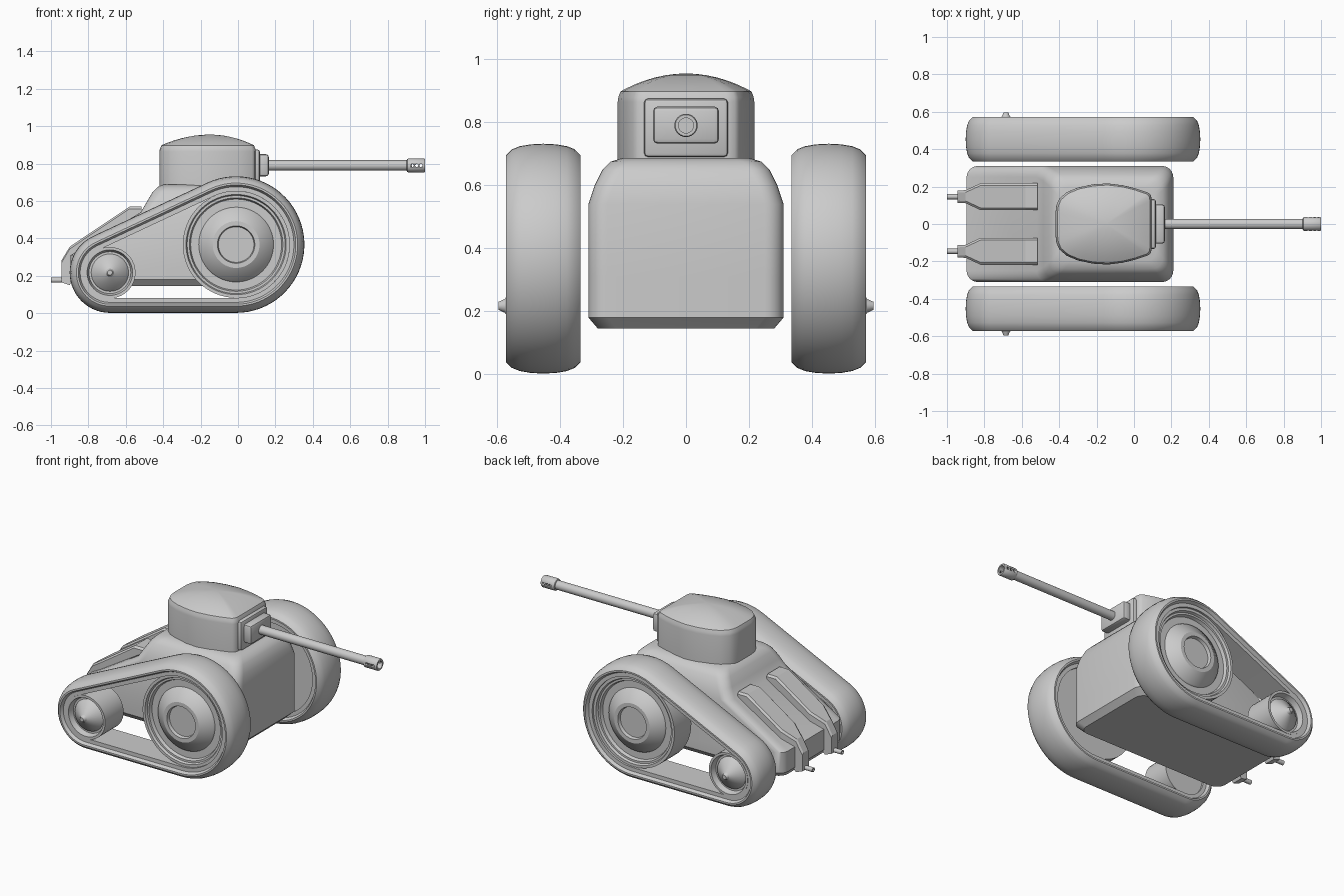
import bpy, bmesh, math
from mathutils import Vector

if "Cube" in bpy.data.objects:
    bpy.data.objects.remove(bpy.data.objects["Cube"], do_unlink=True)

grey = bpy.data.materials.new("plain grey")
grey.use_nodes = True
grey.diffuse_color = (0.6, 0.6, 0.6, 1)
bsdf = next(n for n in grey.node_tree.nodes if n.type == "BSDF_PRINCIPLED")
bsdf.inputs["Base Color"].default_value = (0.6, 0.6, 0.6, 1)
bsdf.inputs["Roughness"].default_value = 0.7


def finish(name, bm, angle=32):
    bmesh.ops.remove_doubles(bm, verts=bm.verts, dist=1e-5)
    bmesh.ops.recalc_face_normals(bm, faces=bm.faces)
    me = bpy.data.meshes.new(name)
    bm.to_mesh(me)
    bm.free()
    me.materials.append(grey)
    me.shade_smooth()
    me.set_sharp_from_angle(angle=math.radians(angle))
    ob = bpy.data.objects.new(name, me)
    bpy.context.collection.objects.link(ob)
    return ob


def loft(name, rings, loop=False, angle=32):
    """Skin closed rings of equal length; cap the ends unless the rings loop."""
    bm = bmesh.new()
    vs = [[bm.verts.new(p) for p in ring] for ring in rings]
    n = len(vs[0])
    for i in range(len(vs) if loop else len(vs) - 1):
        a, b = vs[i], vs[(i + 1) % len(vs)]
        for k in range(n):
            bm.faces.new((a[k], a[(k + 1) % n], b[(k + 1) % n], b[k]))
    if not loop:
        bm.faces.new(vs[0])
        bm.faces.new(vs[-1])
    return finish(name, bm, angle)


def lathe(name, centre, axis, profile, sides=48):
    """Turn (radius, distance along axis) pairs around an axis."""
    axis = Vector(axis)
    u = Vector((0, 0, 1))
    v = axis.cross(u)
    turn = [2 * math.pi * k / sides for k in range(sides)]
    rings = [[Vector(centre) + axis * h + (u * math.cos(t) + v * math.sin(t)) * r
              for t in turn] for r, h in profile]
    return loft(name, rings)


def rounded_rect(x0, x1, hw, r, z, steps=6):
    pts = []
    for q, (cx, cy) in enumerate([(x1 - r, hw - r), (x0 + r, hw - r),
                                  (x0 + r, r - hw), (x1 - r, r - hw)]):
        for k in range(steps + 1):
            t = math.pi / 2 * (q + k / steps)
            pts.append((cx + r * math.cos(t), cy + r * math.sin(t), z))
    return pts


def box(name, x0, x1, hw, z0, z1, bevel):
    bm = bmesh.new()
    bmesh.ops.create_cube(bm, size=1)
    for v in bm.verts:
        v.co = ((x0 + x1) / 2 + v.co.x * (x1 - x0), v.co.y * 2 * hw,
                (z0 + z1) / 2 + v.co.z * (z1 - z0))
    bmesh.ops.bevel(bm, geom=bm.edges[:], offset=bevel, segments=2,
                    profile=0.5, affect="EDGES")
    return finish(name, bm)


# Hull: rounded rectangles stacked upward, with the sloped rear deck
hull_levels = [(-0.87, 0.175, 0.28, 0.145), (-0.895, 0.21, 0.31, 0.18),
               (-0.895, 0.21, 0.31, 0.31), (-0.52, 0.21, 0.31, 0.54),
               (-0.485, 0.2, 0.29, 0.6), (-0.455, 0.18, 0.265, 0.65),
               (-0.43, 0.155, 0.24, 0.675), (-0.4, 0.12, 0.2, 0.687)]
loft("hull", [rounded_rect(x0, x1, hw, 0.06, z) for x0, x1, hw, z in hull_levels])

# Turret: straight wall and a shallow dome
half = [(-0.42, 0.06), (-0.415, 0.1), (-0.4, 0.135), (-0.36, 0.17), (-0.3, 0.195),
        (-0.22, 0.212), (-0.14, 0.217), (-0.06, 0.207), (0.01, 0.19),
        (0.075, 0.168), (0.09, 0.155), (0.095, 0.13)]
outline = half + [(x, -y) for x, y in reversed(half)]
levels = [(1, 0.68), (1, 0.865), (0.99, 0.88)]
levels += [(s, 0.893 + 0.062 * (1 - s * s)) for s in
           (0.96, 0.9, 0.8, 0.7, 0.58, 0.45, 0.3, 0.15, 0.05)]
loft("turret", [[(-0.15 + (x + 0.15) * s, y * s, z) for x, y in outline]
                for s, z in levels], angle=40)

# Gun mount, barrel and bored muzzle
box("mantlet_frame", 0.06, 0.117, 0.133, 0.69, 0.875, 0.012)
box("mantlet_block", 0.1, 0.165, 0.105, 0.732, 0.85, 0.015)
lathe("barrel", (0, 0, 0.79), (1, 0, 0), [(0.028, 0.15), (0.028, 0.93)], 24)
muzzle = lathe("muzzle", (0, 0, 0.79), (1, 0, 0),
               [(0.024, 0.9), (0.034, 0.905), (0.037, 0.91), (0.037, 0.995),
                (0.034, 1.0), (0.024, 1.0), (0.024, 0.92), (0.004, 0.92)], 24)
for i in range(3):
    cutter = lathe("muzzle_vent_cutter", (0.932 + 0.023 * i, 0, 0.79), (0, 1, 0),
                   [(0.008, -0.06), (0.008, 0.06)], 12)
    cutter.hide_render = True
    cutter.hide_set(True)
    cutter.hide_viewport = True
    cut = muzzle.modifiers.new("vent", "BOOLEAN")
    cut.object = cutter
    cut.operation = "DIFFERENCE"

# Exhaust boxes on the rear deck: x, half width, bottom, top
stations = [(-0.945, 0.033, 0.165, 0.28), (-0.9, 0.035, 0.15, 0.355),
            (-0.82, 0.072, 0.3, 0.41), (-0.58, 0.072, 0.45, 0.57),
            (-0.515, 0.072, 0.5, 0.57)]
for s, side in ((-1, "front"), (1, "back")):
    yc = 0.146 * s
    rings = []
    for x, w, lo, hi in stations:
        rings.append([(x, yc - w, lo), (x, yc + w, lo), (x, yc + w, hi - 0.012),
                      (x, yc + w - 0.012, hi), (x, yc - w + 0.012, hi),
                      (x, yc - w, hi - 0.012)])
    loft("exhaust_box_" + side, rings, angle=20)
    lathe("exhaust_pipe_" + side, (-1, yc, 0.177), (1, 0, 0),
          [(0.008, 0.03), (0.008, 0), (0.014, 0), (0.014, 0.08)], 16)

# Running gear: belt wrapped round two wheels on each side
big, big_r = Vector((-0.01, 0, 0.367)), 0.365
small, small_r = Vector((-0.685, 0, 0.217)), 0.215
gap = big - small
lean = math.atan2(gap.z, gap.x)
spread = math.acos((small_r - big_r) / gap.length)
path = []
for k in range(41):
    path.append((big, big_r, lean - spread + 2 * spread * k / 40))
for k in range(25):
    path.append((small, small_r, lean + spread + 2 * (math.pi - spread) * k / 24))

# Belt section: offset across, depth below the crown
edge = [(0, 0), (0.04, 0.002), (0.075, 0.008), (0.1, 0.018), (0.118, 0.036),
        (0.118, 0.046), (0.098, 0.056), (0.098, 0.08)]
section = edge + [(-w, d) for w, d in reversed(edge[1:])]
big_profile = [(0.285, -0.085), (0.285, 0.085), (0.268, 0.085), (0.262, 0.07),
               (0.25, 0.07), (0.243, 0.05), (0.2, 0.05), (0.195, 0.06),
               (0.125, 0.105), (0.1, 0.105), (0.095, 0.085), (0.002, 0.085)]
small_profile = [(0.137, -0.085), (0.137, 0.1), (0.122, 0.1), (0.112, 0.065),
                 (0.1, 0.065), (0.095, 0.075), (0.022, 0.122),
                 (0.013, 0.142), (0.002, 0.142)]
for s, side in ((-1, "front"), (1, "back")):
    shift = Vector((0, 0.453 * s, 0))
    rings = []
    for c, r, t in path:
        out = Vector((math.cos(t), 0, math.sin(t)))
        rings.append([c + shift + out * (r - d) + Vector((0, w, 0)) for w, d in section])
    loft("track_belt_" + side, rings, loop=True)
    lathe("drive_wheel_" + side, big + shift, (0, s, 0), big_profile, 64)
    lathe("idler_wheel_" + side, small + shift, (0, s, 0), small_profile, 40)
